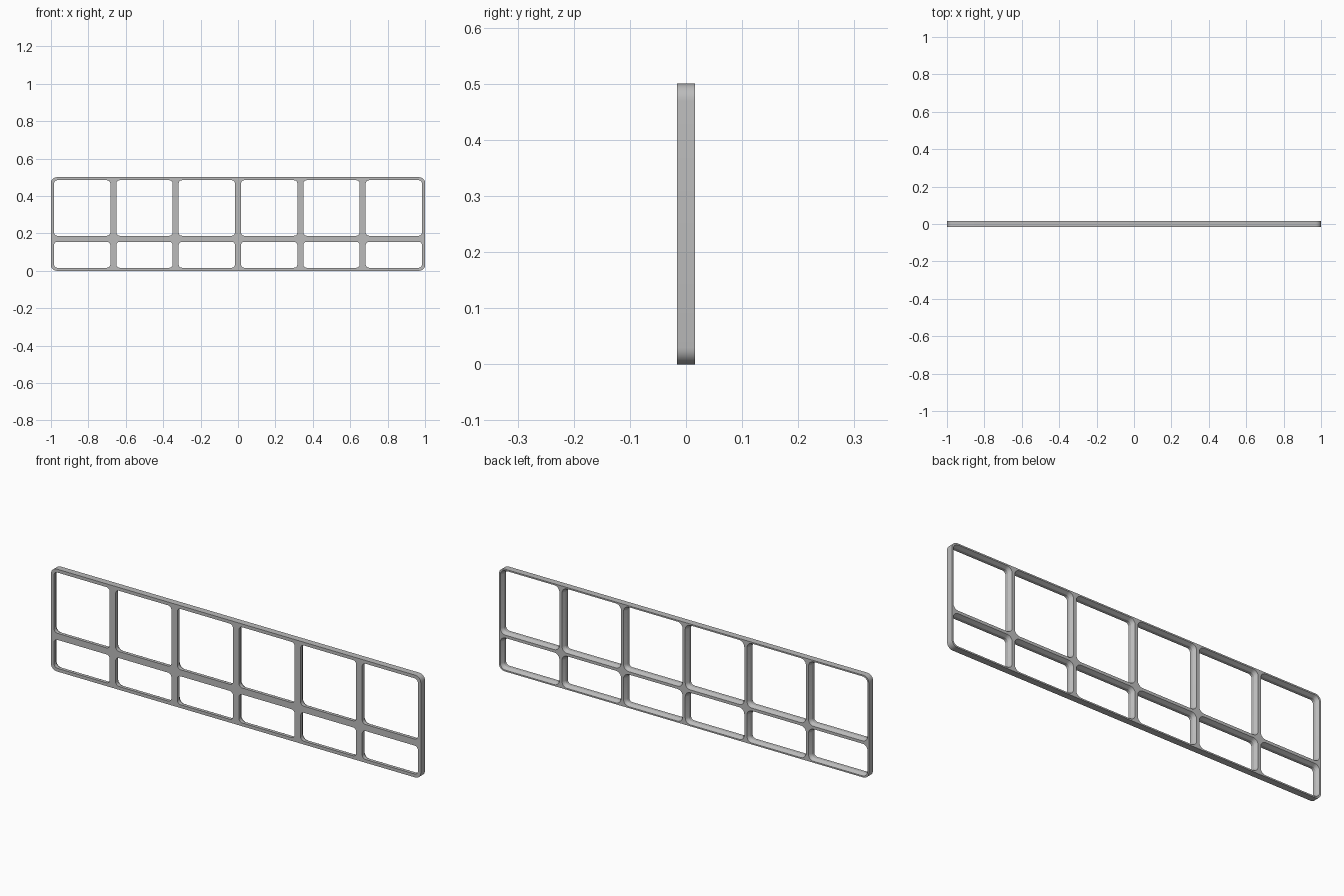
import bpy, bmesh, math

cube = bpy.data.objects.get("Cube")
if cube:
    bpy.data.objects.remove(cube, do_unlink=True)

# Overall sizes
HEIGHT, HALF_DEPTH = 0.5, 0.016
BORDER = 0.016             # outer rail width; inner bars are twice this
COLUMNS, PITCH = 6, 2 / 6
ROWS = [(0.0, 0.171), (0.171, HEIGHT)]
CHAMFER, NECK_Y = 0.009, 0.0


def make_material(name, colour):
    mat = bpy.data.materials.new(name)
    mat.use_nodes = True
    mat.diffuse_color = colour
    mat.node_tree.nodes["Principled BSDF"].inputs["Base Color"].default_value = colour
    return mat


def rounded_loop(bm, x0, x1, z0, z1, radius, y, steps=6):
    """Closed ring of edges shaped as a rounded rectangle at depth y."""
    corners = [(x1 - radius, z1 - radius), (x0 + radius, z1 - radius),
               (x0 + radius, z0 + radius), (x1 - radius, z0 + radius)]
    verts = []
    for quarter, (cx, cz) in enumerate(corners):
        for s in range(steps + 1):
            a = (quarter + s / steps) * math.pi / 2
            verts.append(bm.verts.new((cx + radius * math.cos(a), y,
                                       cz + radius * math.sin(a))))
    edges = [bm.edges.new((v, verts[i - 1])) for i, v in enumerate(verts)]
    return verts, edges


def join_loops(bm, a, b):
    for i in range(len(a)):
        bm.faces.new((a[i - 1], a[i], b[i], b[i - 1]))


bm = bmesh.new()

# Outer edge of the frame
front, front_edges = rounded_loop(bm, -1, 1, 0, HEIGHT, 0.03, -HALF_DEPTH)
back, back_edges = rounded_loop(bm, -1, 1, 0, HEIGHT, 0.03, HALF_DEPTH)
join_loops(bm, front, back)

# Pane openings: straight at the front, widening towards the back
for column in range(COLUMNS):
    for bottom, top in ROWS:
        x0 = -1 + column * PITCH + BORDER
        x1 = x0 + PITCH - 2 * BORDER
        z0, z1 = bottom + BORDER, top - BORDER
        a, a_edges = rounded_loop(bm, x0, x1, z0, z1, 0.018, -HALF_DEPTH)
        b, _ = rounded_loop(bm, x0, x1, z0, z1, 0.018, NECK_Y)
        c, c_edges = rounded_loop(bm, x0 - CHAMFER, x1 + CHAMFER, z0 - CHAMFER,
                                  z1 + CHAMFER, 0.018 + CHAMFER, HALF_DEPTH)
        join_loops(bm, a, b)
        join_loops(bm, b, c)
        front_edges += a_edges
        back_edges += c_edges

# Flat front and back faces around the openings
for edges, direction in ((front_edges, -1), (back_edges, 1)):
    bmesh.ops.triangle_fill(bm, use_beauty=True, use_dissolve=False,
                            edges=edges, normal=(0, direction, 0))
bmesh.ops.recalc_face_normals(bm, faces=bm.faces[:])

mesh = bpy.data.meshes.new("window_frame")
bm.to_mesh(mesh)
bm.free()
frame = bpy.data.objects.new("window_frame", mesh)
bpy.context.collection.objects.link(frame)
mesh.materials.append(make_material("grey_metal", (0.5, 0.5, 0.5, 1)))

# Smooth the rounded corners, keep the profile edges crisp
bpy.ops.object.select_all(action="DESELECT")
frame.select_set(True)
bpy.context.view_layer.objects.active = frame
bpy.ops.object.shade_smooth_by_angle(angle=math.radians(25))
